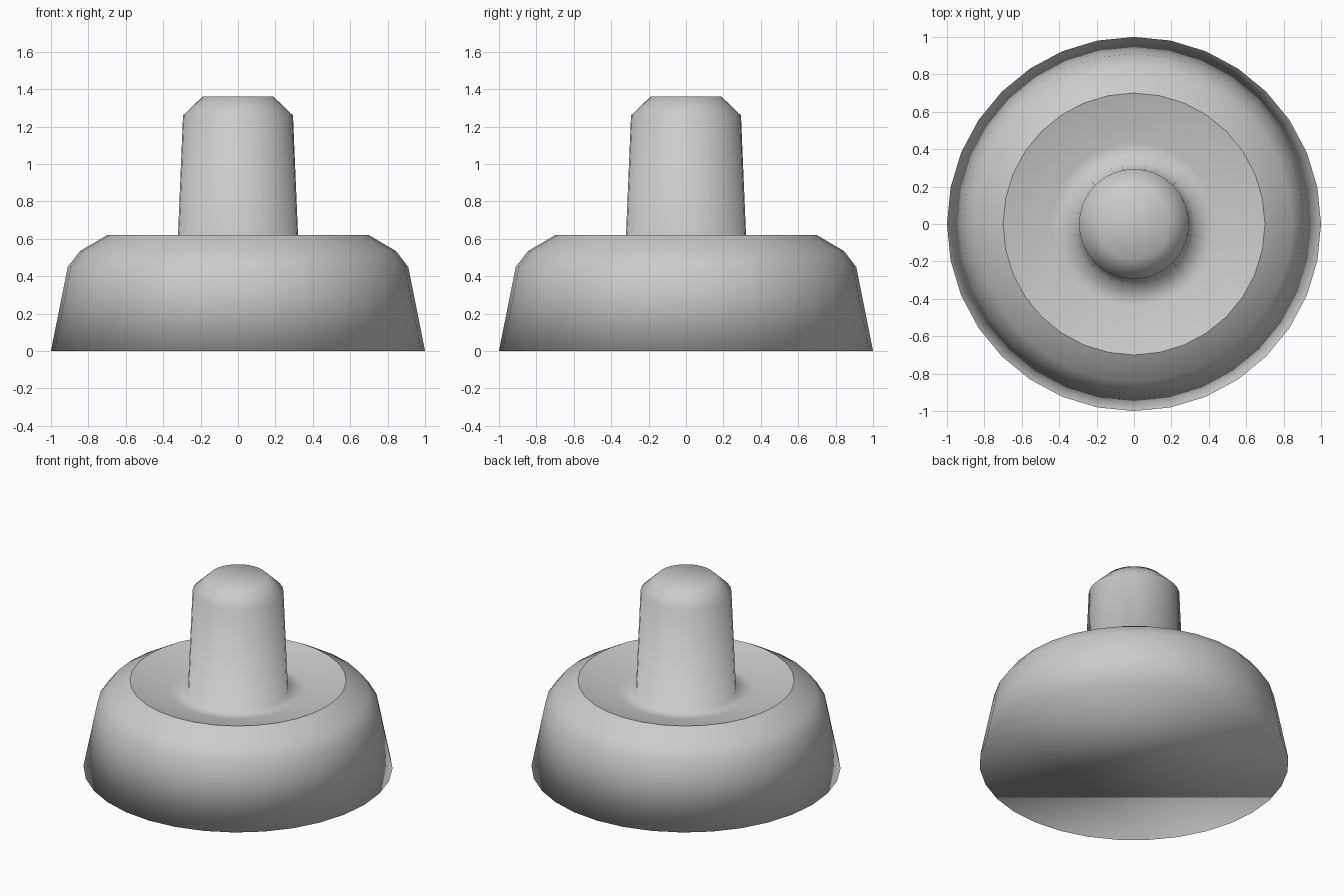
import bpy, bmesh
from math import cos, sin, tau

if "Cube" in bpy.data.objects:
    bpy.data.objects.remove(bpy.data.objects["Cube"])

SIDES = 32


def lathe(name, profile, cap_start=False, cap_end=False):
    """Spin (radius, height) points around z into one smooth object."""
    bm = bmesh.new()
    rings = [[bm.verts.new((r * cos(tau * i / SIDES), r * sin(tau * i / SIDES), z))
              for i in range(SIDES)] for r, z in profile]
    for a, b in zip(rings, rings[1:]):
        for i in range(SIDES):
            j = (i + 1) % SIDES
            bm.faces.new((a[i], a[j], b[j], b[i]))
    if cap_start:
        bm.faces.new(rings[0][::-1])
    if cap_end:
        bm.faces.new(rings[-1])
    for f in bm.faces:
        f.smooth = True
    mesh = bpy.data.meshes.new(name)
    bm.to_mesh(mesh)
    bm.free()
    obj = bpy.data.objects.new(name, mesh)
    bpy.context.collection.objects.link(obj)
    return obj


# Wide tapered base with a rounded shoulder and closed underside
lathe("base", [(1.0, 0), (0.91, 0.45), (0.845, 0.535), (0.70, 0.62)], cap_start=True)

# Shallow dish sunk into the top, flowing up into the central post
lathe("dish_and_post", [(0.70, 0.62), (0.44, 0.55), (0.324, 0.55),
                        (0.294, 1.26), (0.19, 1.36)], cap_end=True)
